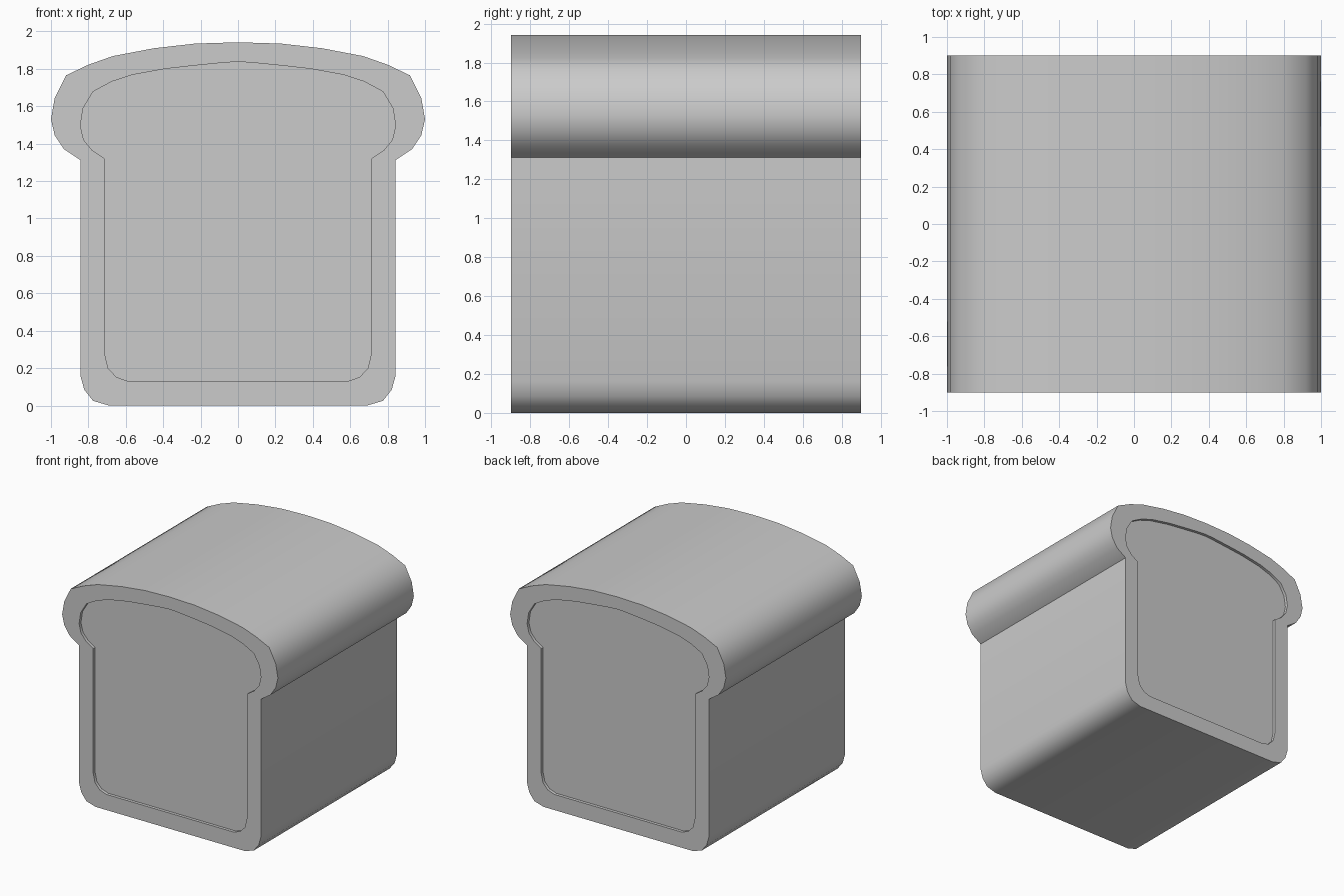
import bpy, bmesh, math

if "Cube" in bpy.data.objects:
    bpy.data.objects.remove(bpy.data.objects["Cube"])

HALF_LENGTH = 0.9
RECESS = 0.025

# Right half outlines (x, z), from top centre down to the base
CRUST = [(0.0, 1.942), (0.23, 1.935), (0.45, 1.91), (0.67, 1.868), (0.80, 1.822),
         (0.92, 1.765), (0.98, 1.645), (1.0, 1.53), (0.98, 1.445), (0.93, 1.37),
         (0.843, 1.312), (0.843, 0.16), (0.822, 0.085), (0.775, 0.025), (0.69, 0.0)]
CRUMB = [(0.0, 1.838), (0.08, 1.833), (0.23, 1.818), (0.39, 1.80), (0.565, 1.768), (0.675, 1.732),
         (0.775, 1.678), (0.828, 1.59), (0.843, 1.495), (0.825, 1.42), (0.78, 1.365),
         (0.713, 1.32), (0.713, 0.28), (0.695, 0.2), (0.65, 0.152), (0.59, 0.131)]


def mirrored(half):
    """Close a half outline by mirroring it over x = 0."""
    return half + [(-x, z) for x, z in reversed(half[1:])]


def extruded(name, outlines, half_length):
    """Fill the outline(s), a second one being a hole, and extrude along y."""
    bm = bmesh.new()
    edges = []
    for pts in outlines:
        vs = [bm.verts.new((x, -half_length, z)) for x, z in pts]
        edges += [bm.edges.new((vs[i - 1], vs[i])) for i in range(len(vs))]
    if len(outlines) == 1:
        bm.faces.new(vs)
    else:
        bmesh.ops.triangle_fill(bm, edges=edges, use_beauty=True)
    ext = bmesh.ops.extrude_face_region(bm, geom=bm.faces[:], use_keep_orig=True)
    moved = [g for g in ext["geom"] if isinstance(g, bmesh.types.BMVert)]
    bmesh.ops.translate(bm, verts=moved, vec=(0, 2 * half_length, 0))
    bmesh.ops.recalc_face_normals(bm, faces=bm.faces[:])
    mesh = bpy.data.meshes.new(name)
    bm.to_mesh(mesh)
    bm.free()
    obj = bpy.data.objects.new(name, mesh)
    bpy.context.collection.objects.link(obj)
    bpy.ops.object.select_all(action='DESELECT')
    obj.select_set(True)
    bpy.context.view_layer.objects.active = obj
    bpy.ops.object.shade_smooth_by_angle(angle=math.radians(45))
    return obj


# Crust: hollow sleeve around the loaf
extruded("crust", [mirrored(CRUST), mirrored(CRUMB)], HALF_LENGTH)
# Crumb: solid core, slightly recessed at both ends
extruded("crumb", [mirrored(CRUMB)], HALF_LENGTH - RECESS)
